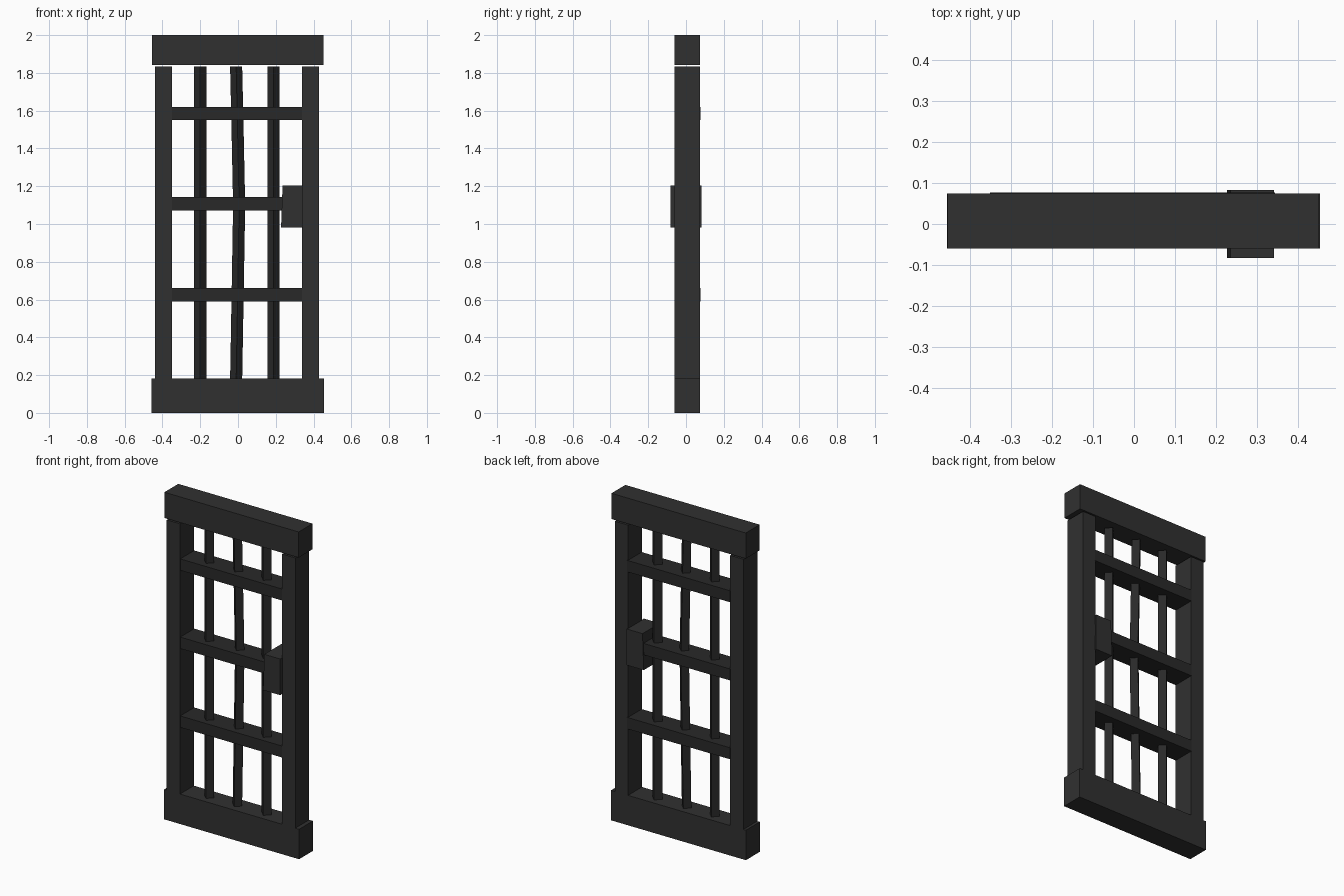
import bpy, bmesh, math

if "Cube" in bpy.data.objects:
    bpy.data.objects.remove(bpy.data.objects["Cube"])


def material(name, v):
    m = bpy.data.materials.new(name)
    m.diffuse_color = (v, v, v, 1)
    m.use_nodes = True
    m.node_tree.nodes["Principled BSDF"].inputs["Base Color"].default_value = m.diffuse_color
    return m


frame_mat = material("charcoal frame", 0.030)
bar_mat = material("dark iron", 0.022)


def add_object(name, bm, mat):
    bmesh.ops.recalc_face_normals(bm, faces=bm.faces)
    me = bpy.data.meshes.new(name)
    bm.to_mesh(me)
    bm.free()
    me.materials.append(mat)
    ob = bpy.data.objects.new(name, me)
    bpy.context.collection.objects.link(ob)
    return ob


def box(name, x, y, z, mat, lean=0.0):
    # box from ranges; lean shifts the top sideways on the low-x side
    bm = bmesh.new()
    bmesh.ops.create_cube(bm, size=1)
    for v in bm.verts:
        top, left = v.co.z > 0, v.co.x < 0
        v.co = (x[v.co.x > 0] + (lean if top and left else 0),
                y[v.co.y > 0], z[top])
    return add_object(name, bm, mat)


def bar(name, path, r, y, mat):
    # diamond-section bar following (x, z) points
    bm = bmesh.new()
    rings = []
    for x, z in path:
        rings.append([bm.verts.new((x + r * math.cos(a * math.pi / 2),
                                    y + r * math.sin(a * math.pi / 2), z))
                      for a in range(4)])
    for lo, hi in zip(rings, rings[1:]):
        for i in range(4):
            j = (i + 1) % 4
            bm.faces.new((lo[i], lo[j], hi[j], hi[i]))
    bm.faces.new(rings[0])
    bm.faces.new(rings[-1])
    return add_object(name, bm, mat)


# Outer frame
Y = (-0.06, 0.074)
box("bottom_rail", (-0.457, 0.455), Y, (0, 0.183), frame_mat)
box("top_rail", (-0.456, 0.452), Y, (1.843, 2.0), frame_mat)
box("left_stile", (-0.44, -0.35), Y, (0.18, 1.835), frame_mat)
box("right_stile", (0.34, 0.43), Y, (0.18, 1.835), frame_mat)

# Horizontal crossbars
for i, z in enumerate((0.625, 1.107, 1.585)):
    box(f"crossbar_{i + 1}", (-0.352, 0.345), (-0.058, 0.077),
        (z - 0.035, z + 0.035), bar_mat)

# Upright bars, the middle one slightly bent
bar("left_bar", [(-0.2, 0.17), (-0.2, 1.835)], 0.033, 0.008, bar_mat)
bar("right_bar", [(0.188, 0.17), (0.188, 1.835)], 0.033, 0.008, bar_mat)
bar("bent_middle_bar",
    [(-0.01, 0.17), (-0.002, 0.62), (0.006, 1.1), (-0.004, 1.58), (-0.01, 1.835)],
    0.032, 0.008, bar_mat)

# Lock block
box("lock_block", (0.228, 0.343), (-0.083, 0.083), (0.982, 1.203), frame_mat, 0.008)
